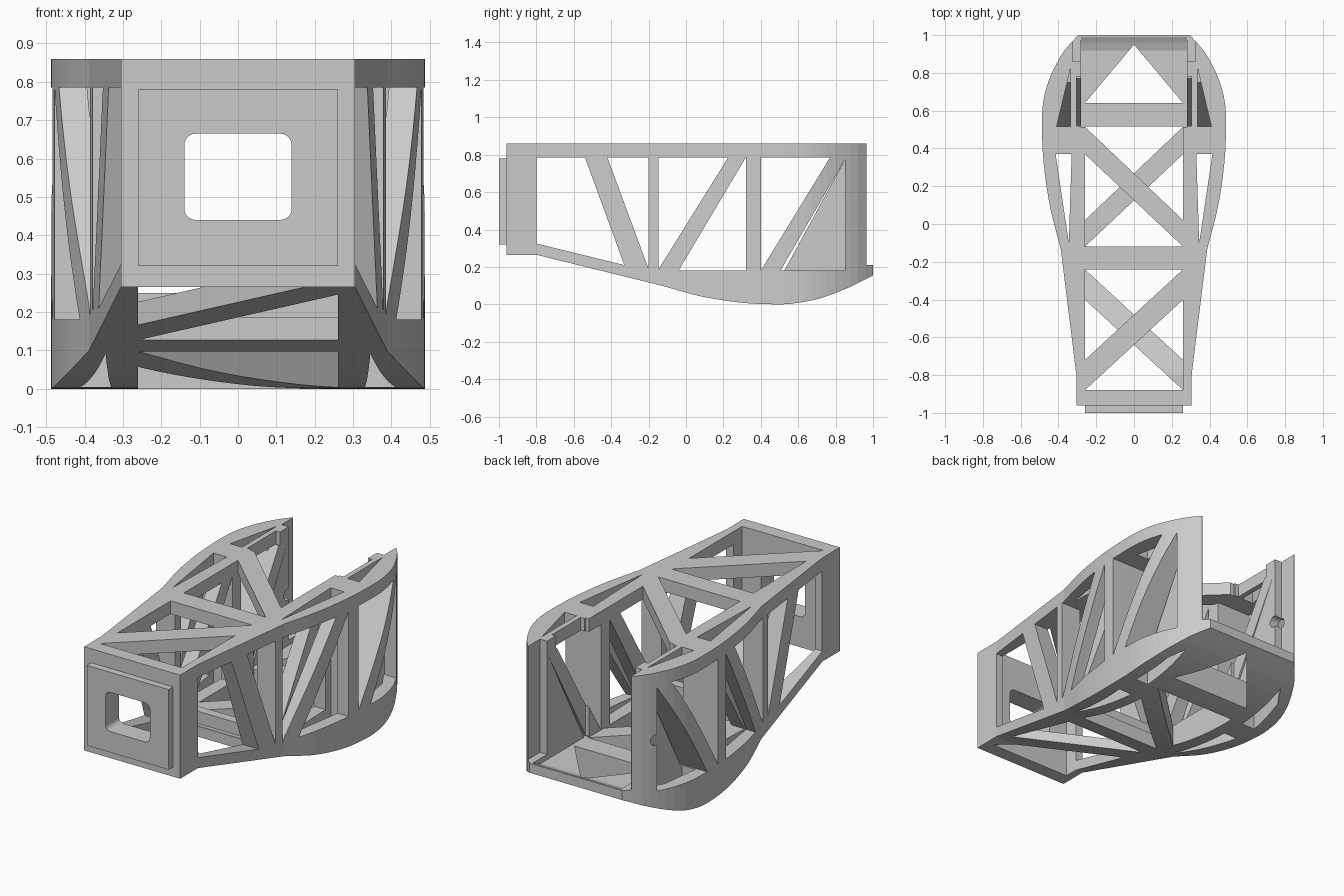
import bpy, bmesh, math

if "Cube" in bpy.data.objects:
    bpy.data.objects.remove(bpy.data.objects["Cube"], do_unlink=True)

grey = bpy.data.materials.new("plain grey")
grey.use_nodes = True
colour = (0.6, 0.6, 0.6, 1)
grey.diffuse_color = colour
grey.node_tree.nodes["Principled BSDF"].inputs["Base Color"].default_value = colour

# Half width and underside height along the length
WIDTH = [(-.13, .388), (.07, .44), (.25, .47), (.42, .485), (.62, .484),
         (.75, .455), (.85, .41), (.93, .36), (1, .295)]
KEEL = [(-.13, .1), (.07, .045), (.285, .01), (.47, 0), (.56, .003), (.71, .03),
        (.87, .09), (1, .155)]
TOP, RIM, FLOOR, IN = .86, .785, .06, .26


def smooth(points, t):
    """Smooth interpolation through the points."""
    def slope(i):
        a, b = points[max(i - 1, 0)], points[min(i + 1, len(points) - 1)]
        return (b[1] - a[1]) / (b[0] - a[0])
    i = 0
    while i < len(points) - 2 and t > points[i + 1][0]:
        i += 1
    (a, p), (b, q) = points[i], points[i + 1]
    h = b - a
    u = (t - a) / h
    return (p * (1 + 2 * u) * (1 - u) ** 2 + q * u * u * (3 - 2 * u)
            + h * u * (1 - u) * (slope(i) * (1 - u) - slope(i + 1) * u))


def half_width(y):
    if y < -.13:
        return .305 + max(0, y + .8) / .67 * .083
    return smooth(WIDTH, y)


def keel(y):
    if y < -.13:
        return .265 - max(0, y + .8) / .67 * .165
    return max(0, smooth(KEEL, y))


def floor_top(y):
    """Sloping floor at the front, level floor behind it."""
    return max(keel(min(y, 1)) + FLOOR, .18)


def make(name, bm):
    bmesh.ops.recalc_face_normals(bm, faces=bm.faces[:])
    mesh = bpy.data.meshes.new(name)
    bm.to_mesh(mesh)
    bm.free()
    mesh.materials.append(grey)
    obj = bpy.data.objects.new(name, mesh)
    bpy.context.scene.collection.objects.link(obj)
    return obj


def loft(name, sections):
    """Skin a row of matching loops and cap both ends."""
    bm = bmesh.new()
    rings = [[bm.verts.new(p) for p in s] for s in sections]
    n = len(rings[0])
    for a, b in zip(rings, rings[1:]):
        for i in range(n):
            bm.faces.new((a[i], a[(i + 1) % n], b[(i + 1) % n], b[i]))
    bm.faces.new(rings[0])
    bm.faces.new(rings[-1][::-1])
    return make(name, bm)


def section(y, w, low, high):
    return [(-w, y, low), (w, y, low), (w, y, high), (-w, y, high)]


cutters = []


def cut_down(points, low, high, mirror=False):
    """Cut an outline given in x and y, from low to high."""
    for s in ((1, -1) if mirror else (1,)):
        cutters.append(loft("cutter", [[(s * x, y, z) for x, y in points] for z in (low, high)]))


def cut_across(points, near=-1, far=1):
    """Cut an outline given in y and z, sideways."""
    cutters.append(loft("cutter", [[(x, y, z) for y, z in points] for x in (near, far)]))


def cut_box(x0, x1, y0, y1, z0, z1, mirror=False):
    cut_down([(x0, y0), (x1, y0), (x1, y1), (x0, y1)], z0, z1, mirror)


# Outer hull
steps = [-.96, -.8] + [-.13 + 1.13 * i / 28 for i in range(29)]
frame = loft("truss_frame", [section(y, half_width(y), keel(y), TOP) for y in steps])

# Central cavity above the floor
inner = [-.88, -.8, -.21] + steps[2:-1] + [1.0, 1.1]
cutters.append(loft("cutter", [section(y, IN, floor_top(y), RIM) for y in inner]))

# Open rear bay with wider walls, and the stepped end of the walls
rear = [.51] + [y for y in steps if y > .53] + [1.1]
cutters.append(loft("cutter", [section(y, .28, floor_top(y), 1.2) for y in rear]))
cut_box(-1, 1, .965, 1.2, .21, 1.2)
cut_box(.2, .305, .52, .78, RIM, 1.2, True)
cut_box(.2, .325, .86, 1.2, .21, 1.2, True)

# Crossed bracing: the floor mirrors the roof
bays = [[(-IN, -.72), (-IN, -.24), (IN, -.24)],
        [(-IN, -.88), (IN, -.88), (IN, -.4)],
        [(-IN, .515), (IN, .515), (IN, .02)],
        [(-IN, .37), (-IN, -.12), (IN, -.12)]]
for bay in bays:
    cut_down(bay, .7, 1.2)
    cut_down([(-x, y) for x, y in bay], -1, .45)
cut_down([(0, .95), (-IN, .64), (IN, .64)], -1, .5)

# Slots between the inner rails and the outer skin
cut_down([(.33, .37), (.415, .37), (.345, -.1)], -1, 2, True)
cut_down([(.335, .83), (.335, .515), (.41, .515)], .75, 1.2, True)
cut_down([(.335, .84), (.335, .515), (.42, .515), (.39, .75)], -1, .18, True)

# Side windows between the struts
for window in ([(-.8, RIM), (-.54, RIM), (-.33, .21), (-.8, .325)],
               [(-.42, RIM), (-.2, RIM), (-.2, .19)],
               [(-.147, RIM), (.225, RIM), (-.147, .187)],
               [(.32, RIM), (.32, .18), (-.04, .18)],
               [(.4, RIM), (.77, RIM), (.4, .18)],
               [(.505, .18), (.525, .18), (.85, .775)]):
    cut_across(window)
for s in (1, -1):
    cut_across([(.505, .18), (.85, .18), (.85, .775)], s * .335, s * 1)


def rounded_window(y):
    pts = []
    for k, (sx, sz) in enumerate(((1, 1), (-1, 1), (-1, -1), (1, -1))):
        for j in range(6):
            a = math.radians(90 * k + 18 * j)
            pts.append((sx * .11 + .03 * math.cos(a), y, .5525 + sz * .0825 + .03 * math.sin(a)))
    return pts


# Front opening and the round hole in one rear wall
front_hole = loft("cutter", [rounded_window(-1.1), rounded_window(-.8)])
cutters.append(front_hole)
ring = [2 * math.pi * i / 24 for i in range(24)]
cut_across([(.85 + .033 * math.cos(a), .475 + .033 * math.sin(a)) for a in ring], -1, -.2)

# Raised front mounting plate
plate = loft("front_plate", [section(y, IN, .32, .78) for y in (-1, -.96)])


def carve(obj, tools):
    for tool in tools:
        mod = obj.modifiers.new("cut", "BOOLEAN")
        mod.operation = "DIFFERENCE"
        mod.solver = "EXACT"
        mod.object = tool
    graph = bpy.context.evaluated_depsgraph_get()
    mesh = bpy.data.meshes.new_from_object(obj.evaluated_get(graph))
    obj.modifiers.clear()
    obj.data = mesh


carve(frame, cutters)
carve(plate, [front_hole])
for tool in cutters:
    bpy.data.objects.remove(tool, do_unlink=True)

# Raised lip on the floor cross beam
loft("floor_cross_beam", [section(y, IN, .15, .25) for y in (-.2, -.147)])
